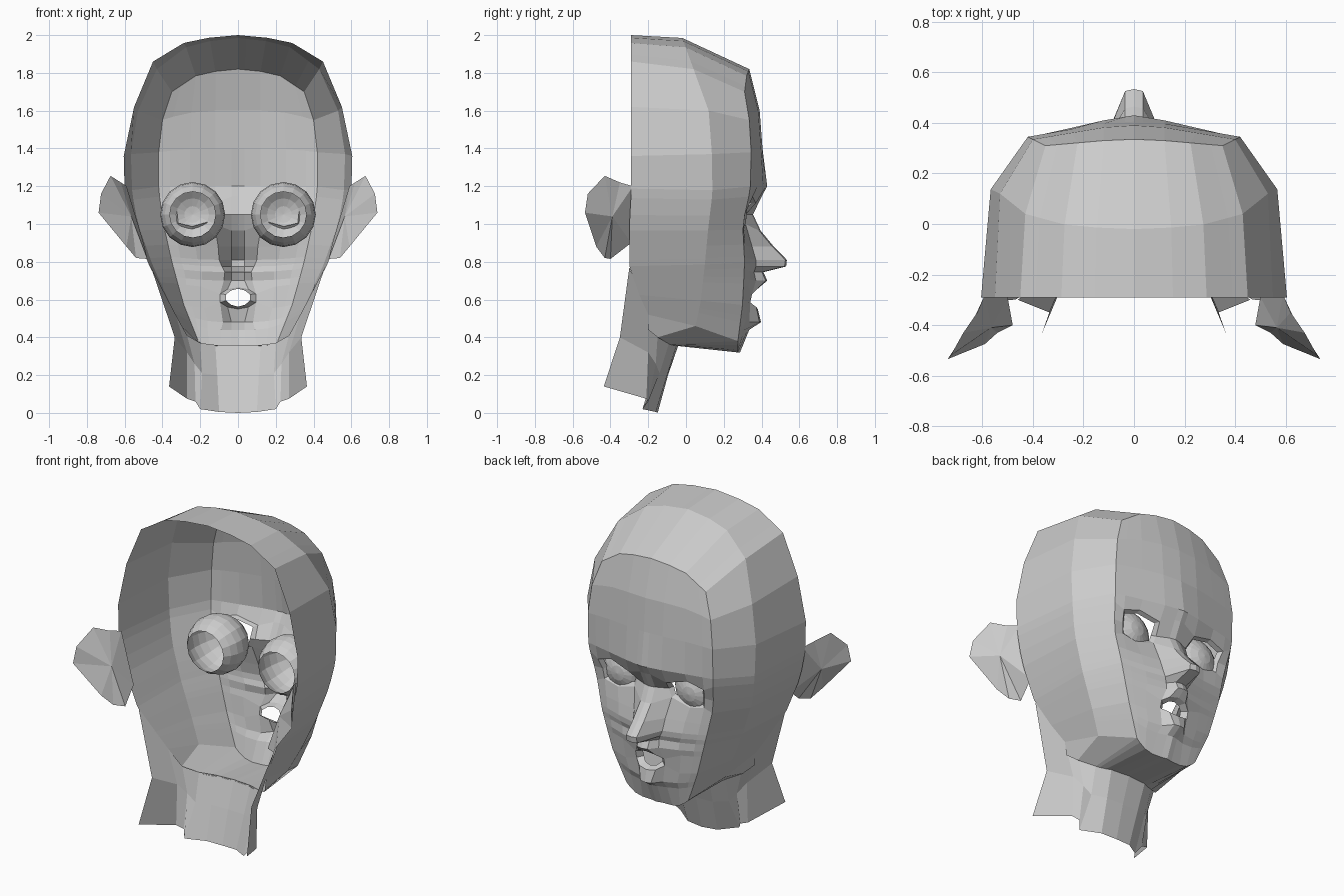
import bpy, bmesh
from mathutils import Vector, Matrix

if "Cube" in bpy.data.objects:
    bpy.data.objects.remove(bpy.data.objects["Cube"])


def finish(name, bm):
    me = bpy.data.meshes.new(name)
    bm.to_mesh(me)
    bm.free()
    ob = bpy.data.objects.new(name, me)
    bpy.context.collection.objects.link(ob)
    return ob


def skin(bm, grid):
    """Quads over a grid of vertices, rows downwards, columns along +x."""
    return [[bm.faces.new((a[i], a[i + 1], b[i + 1], b[i])) for i in range(len(a) - 1)]
            for a, b in zip(grid, grid[1:])]


def mirrored(half):
    """Half row from centre outwards -> full row from -x to +x."""
    return [(-x, y, z) for x, y, z in half[:0:-1]] + list(half)


# Face centre rows: height, profile y, then x and y of the nose-side column
CENTRE = [
    (1.82, .335, .12, .33), (1.60, .39, .12, .382), (1.40, .405, .12, .397),
    (1.20, .43, .12, .41), (1.145, .40, .125, .37), (1.05, .355, .105, .315),
    (.965, .395, .125, .315), (.88, .465, .105, .35), (.81, .534, .10, .37),
    (.775, .53, .085, .37), (.745, .41, .07, .36), (.70, .43, .075, .37),
    (.665, .385, .095, .35), (.55, .38, .095, .34), (.48, .397, .08, .335),
    (.44, .335, .09, .31), (.32, .286, .10, .275), (.20, -.04, .10, -.05)]
# Side keys: height at centre, then corner, side and back-rim points
SIDE = [
    (1.82, .35, .31, 1.70, .43, .04, 1.82, .45, -.29, 1.86),
    (1.60, .40, .335, 1.55, .53, .12, 1.60, .55, -.29, 1.62),
    (1.40, .42, .345, 1.38, .567, .137, 1.37, .605, -.29, 1.36),
    (1.18, .42, .34, 1.18, .56, .14, 1.16, .60, -.29, 1.17),
    (1.00, .395, .30, 1.00, .53, .12, 1.0, .56, -.30, 1.0),
    (.78, .35, .31, .80, .455, .10, .79, .47, -.30, .78),
    (.56, .29, .30, .58, .37, .08, .60, .39, -.25, .63),
    (.32, .21, .275, .38, .30, .05, .46, .33, -.20, .52),
    (.20, .20, -.09, .365, .28, -.15, .40, .32, -.20, .44)]
# Height shifts (row, column) that round off the eye and mouth openings
SHIFT = {(4, 2): -.035, (4, 4): -.03, (6, 2): .035, (6, 4): .02,
         (12, 2): -.035, (13, 2): .035, (12, 1): -.01, (13, 1): .01}


def side_at(t):
    for a, b in zip(SIDE, SIDE[1:]):
        if a[0] >= t >= b[0]:
            k = (a[0] - t) / (a[0] - b[0])
            v = [p + (q - p) * k for p, q in zip(a, b)]
            return [Vector(v[i:i + 3]) for i in (1, 4, 7)]


def head_row(r, t, y0, x2, y2):
    z = t if t > .25 else .355
    corner, side, rim = side_at(t)
    x1 = .055 if r in (12, 13) else .035
    y1 = y0 + (y2 - y0) * .29 if r < 4 else y0 - .008
    half = [(0, y0, z), (x1, y1, z)]
    for f in (0, .45, .8, 1):
        half.append((x2 + (corner.x - x2) * f, y2 + (corner.y - y2) * f,
                     z + (corner.z - z) * f * f))
    if r == 0:  # flat-topped hairline that drops to the temples
        half = [(x, y, z - .1 * min(x, .2) - max(0, x - .2) / 1.5) for x, y, _ in half]
    half = [(x, y, h + SHIFT.get((r, c), 0)) for c, (x, y, h) in enumerate(half)]
    return mirrored(half + [tuple(side), tuple(rim)])


# Head shell, open at the back
bm = bmesh.new()
grid = [[bm.verts.new(p) for p in head_row(r, *row)] for r, row in enumerate(CENTRE)]
faces = skin(bm, grid)

# Crown, from the top of the forehead back to the rim
top = grid[0][2:-2]
mid, rim = [grid[0][1]], [grid[0][0]]
for v in top[1:-1]:
    g = (1.82 - v.co.z) / .12
    mid.append(bm.verts.new((v.co.x * .43 / .35, -.02 + .06 * g, 1.985 - .165 * g)))
    rim.append(bm.verts.new((v.co.x * .45 / .35, -.29, 2.0 - .14 * g)))
mid.append(grid[0][-2])
rim.append(grid[0][-1])
skin(bm, [rim, mid, top])

# Eye sockets and mouth: recessed lids and lips around open holes
bm.normal_update()
holes = [([faces[r][c] for r in (4, 5) for c in cols], .02, -.02)
         for cols in ((3, 4), (9, 10))]
holes.append(([faces[12][c] for c in (5, 6, 7, 8)], .01, -.04))
for region, width, depth in holes:
    bmesh.ops.inset_region(bm, faces=region, thickness=width, depth=depth,
                           use_even_offset=True)
    bmesh.ops.delete(bm, geom=region, context='FACES')
finish("head_shell", bm)

# Neck, three rows from jaw to collar
NECK = [
    [(0, -.04, .36), (.12, -.05, .36), (.20, -.09, .37), (.27, -.15, .41),
     (.33, -.20, .52), (.46, -.30, .77)],
    [(0, -.095, .2), (.11, -.10, .2), (.19, -.14, .21), (.23, -.16, .26),
     (.27, -.20, .32), (.335, -.35, .40)],
    [(0, -.15, 0), (.10, -.16, .005), (.20, -.23, .02), (.225, -.20, .06),
     (.27, -.21, .075), (.365, -.435, .14)]]
bm = bmesh.new()
skin(bm, [[bm.verts.new(p) for p in mirrored(r)] for r in NECK])
finish("neck", bm)

# Ear outline, with a hollow in front and a bulge behind
EAR = [(.59, -.28, 1.20), (.62, -.35, 1.22), (.675, -.43, 1.255), (.725, -.52, 1.16),
       (.738, -.535, 1.06), (.59, -.475, .88), (.54, -.43, .82), (.48, -.40, .815),
       (.50, -.29, .90)]
for s, tag in ((-1, "left"), (1, "right")):
    bm = bmesh.new()
    ring = [bm.verts.new((s * x, y, z)) for x, y, z in EAR]
    hubs = [bm.verts.new((s * .64, -.39, 1.04)), bm.verts.new((s * .565, -.41, 1.04))]
    for hub in hubs:
        for a, b in zip(ring, ring[1:] + ring[:1]):
            bm.faces.new((a, b, hub))
    bmesh.ops.recalc_face_normals(bm, faces=bm.faces)
    finish("ear_" + tag, bm)

    # Hollow eyeball, open at the back
    bm = bmesh.new()
    bmesh.ops.create_uvsphere(bm, u_segments=16, v_segments=12, radius=.172,
                              matrix=Matrix.Rotation(1.5707963, 4, 'X'))
    bmesh.ops.delete(bm, geom=[v for v in bm.verts if v.co.y < -.124], context='VERTS')
    bmesh.ops.translate(bm, verts=bm.verts, vec=(s * .24, .15, 1.05))
    finish("eyeball_" + tag, bm)
